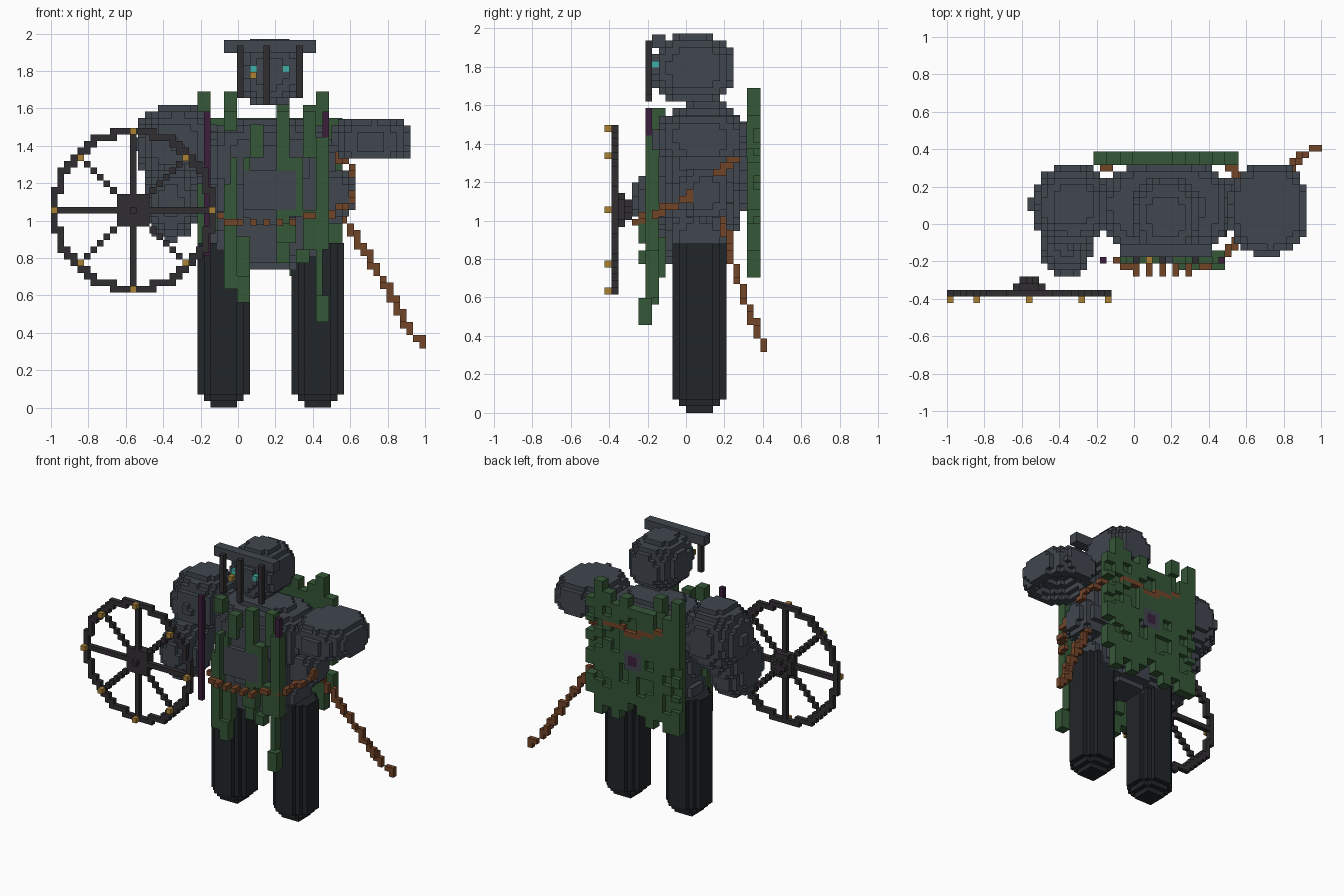
import bpy, math, random

if "Cube" in bpy.data.objects:
    bpy.data.objects.remove(bpy.data.objects["Cube"])

random.seed(4)
V = 0.0352                      # voxel edge
OX, OY = -0.2166, -0.4225       # lattice origin of the body
MATS = {}
COL = dict(steel=(.052, .063, .078), dark=(.015, .019, .022), iron=(.03, .027, .03), gold=(.4, .22, .035),
           green=(.036, .095, .038), rope=(.17, .058, .022), purple=(.045, .014, .045), cyan=(.05, .43, .38))


def make(name, cells, col, ox=OX, oz=0):
    """Turn a set of cells into a mesh of its exposed cube faces."""
    verts, faces, index = [], [], {}
    for c in cells:
        for ax in range(3):
            for s in (0, 1):
                n = list(c)
                n[ax] += 2 * s - 1
                if tuple(n) in cells:
                    continue
                u, w = (ax + 1) % 3, (ax + 2) % 3
                quad = []
                for a, b in ((0, 0), (1, 0), (1, 1), (0, 1)):
                    p = list(c)
                    p[ax] += s
                    p[u] += a
                    p[w] += b
                    p = tuple(p)
                    if p not in index:
                        index[p] = len(verts)
                        verts.append((ox + p[0] * V, OY + p[1] * V, oz + p[2] * V))
                    quad.append(index[p])
                faces.append(quad if s else quad[::-1])
    me = bpy.data.meshes.new(name)
    me.from_pydata(verts, [], faces)
    ob = bpy.data.objects.new(name, me)
    bpy.context.collection.objects.link(ob)
    if col not in MATS:
        MATS[col] = bpy.data.materials.new(col)
        MATS[col].diffuse_color = (*COL[col], 1)
    me.materials.append(MATS[col])


def box(x0, x1, y0, y1, z0, z1, ox=OX):
    r = [range(round((a - o) / V), max(round((b - o) / V), round((a - o) / V) + 1))
         for a, b, o in ((x0, x1, ox), (y0, y1, OY), (z0, z1, 0))]
    return {(i, j, k) for i in r[0] for j in r[1] for k in r[2]}


def blob(c, r, p=2.0):
    """Cells inside a (super)ellipsoid."""
    b = box(c[0] - r[0] - V, c[0] + r[0] + V, c[1] - r[1] - V, c[1] + r[1] + V,
            max(0, c[2] - r[2] - V), c[2] + r[2] + V)
    o = (OX, OY, 0)
    return {q for q in b if sum(abs((o[t] + (q[t] + .5) * V - c[t]) / r[t]) ** p for t in range(3)) <= 1}


def path(pts, ox=OX):
    """Chain of cells along a polyline."""
    out = set()
    for a, b in zip(pts, pts[1:]):
        n = max(2, int(math.dist(a, b) / V * 2))
        for t in range(n + 1):
            p = [a[i] + (b[i] - a[i]) * t / n for i in range(3)]
            out.add((math.floor((p[0] - ox) / V), math.floor((p[1] - OY) / V), math.floor(p[2] / V)))
    return out


# head with visor brim, face bars and eyes
make("head", blob((.175, .04, 1.79), (.185, .215, .184), 2.3), "steel")
make("visor_brim", box(-.07, .42, -.18, -.11, 1.90, 1.97), "steel", OX, -.005)
bars = set()
for x, z in ((0, 1.65), (.145, 1.62), (.32, 1.65)):
    bars |= box(x, x + V, -.21, -.176, z, 1.93)
make("visor_bars", bars, "iron")
make("eyes", box(.07, .105, -.18, -.145, 1.755, 1.83) | box(.25, .285, -.18, -.145, 1.755, 1.83), "cyan")
make("eye_spark", box(.07, .105, -.21, -.18, 1.765, 1.79), "gold")

# torso, belly plate and hips
make("torso", blob((.175, .09, 1.32), (.345, .235, .225), 3.0) | blob((.175, .08, 1.12), (.31, .22, .27), 2.6)
     | blob((.175, -.03, 1.32), (.2, .15, .17)), "steel", OX, -.006)
make("belly_plate", box(.035, .31, -.2, -.1, 1.06, 1.27), "steel")
make("hips", blob((.175, .07, .9), (.31, .19, .15), 3), "steel")

# arms; the right shoulder is a clipped dome hollowed from below
make("left_shoulder", blob((-.33, .1, 1.4), (.225, .225, .235), 2), "steel")
make("left_forearm", blob((-.36, -.08, 1.1), (.145, .2, .21), 2.1) | blob((-.36, .02, 1.2), (.15, .16, .14)), "steel")
clip = box(.4, 1, -.3, .4, 1.335, 1.54)
dome = blob((.705, .08, 1.43), (.215, .25, .155), 2.3) & clip
make("right_shoulder", dome - blob((.705, .08, 1.33), (.145, .18, .11), 2), "steel", OX + .012, -.006)
make("right_elbow", blob((.51, .1, 1.14), (.115, .14, .14), 2.3), "steel")

# legs: rounded columns with stepped feet
for side, x0, shift in (("left", -.2166, 0), ("right", .285, .01)):
    i0 = round((x0 - OX) / V)
    j0 = round((-.07 - OY) / V)
    cells = set()
    for k in range(25):
        m = {0: 2, 1: 1}.get(k, 0)
        lim = {0: 3, 1: 4}.get(k, 5)
        for i in range(m, 8 - m):
            for j in range(m, 8 - m):
                if abs(i - 3.5) + abs(j - 3.5) <= lim:
                    cells.add((i0 + i, j0 + j, k))
    make(side + "_leg", cells, "dark", OX + shift)

# wheel: rim, eight spokes, hub and studs, half a cell below the body lattice
WX, WZ, WY, R, DZ = -1 + 12.5 * V, 30.5 * V, -.37, 12 * V, -.018
rim = path([(WX + R * math.cos(t * math.tau / 128), WY, WZ + R * math.sin(t * math.tau / 128)) for t in range(129)], -1)
make("wheel_rim", rim, "iron", -1, DZ)
spokes, studs = set(), set()
for n in range(8):
    c, s = math.cos(n * math.tau / 8), math.sin(n * math.tau / 8)
    spokes |= path([(WX, WY, WZ), (WX + c * (R - V), WY, WZ + s * (R - V))], -1)
    studs |= path([(WX + c * R, WY - V, WZ + s * R)] * 2, -1)
make("wheel_spokes", spokes, "iron", -1, DZ)
make("wheel_studs", studs, "gold", -1, DZ)
hub = set()
for y, r in ((WY, 3), (WY + V, 3), (WY + 2 * V, 1), (WY - V, .5)):
    for i in range(-2, 3):
        for k in range(-2, 3):
            if abs(i) + abs(k) <= r:
                hub |= path([(WX + i * V, y, WZ + k * V)] * 2, -1)
make("wheel_hub", hub, "iron", -1, DZ)

# ragged cape with a relief of missing patches, a rope threaded through and a centre emblem
tops = (1.68, 1.54, 1.68, 1.54, 1.54, 1.54, 1.61, 1.54, 1.61, 1.68, 1.54)
lows = (.70, .70, .77, .70, .77, .84, .77, .70, .77, .70, .84)
cape = set()
for n, (t, b) in enumerate(zip(tops, lows)):
    x = OX + n * 2 * V
    cape |= box(x, x + 2 * V, .317, .388, b, t)
    for _ in range(3):
        z = random.uniform(b + .1, t - .1)
        cape -= box(x, x + 2 * V, .352, .388, z, z + 2 * V)
for z in (.98, 1.3):
    cape -= box(OX + 20 * V, OX + 22 * V, .317, .388, z, z + 2 * V)
emblem = box(.105, .245, .352, .388, 1.09, 1.23)
stone = box(.14, .21, .352, .388, 1.125, 1.195)
cord = path([(.4, .37, 1.4), (.17, .37, 1.36), (-.05, .37, 1.42)])
make("cape", cape - emblem - cord, "green")
make("cape_emblem", emblem - stone, "steel")
make("emblem_stone", stone, "purple")
make("cape_cord", cord, "rope")

# torn front cloth strips: x0, x1, front y, z0, z1
strips = set()
for x0, x1, y, z0, z1 in ((.21, .28, -.21, 1.27, 1.58), (.28, .35, -.21, 1.03, 1.32), (.21, .28, -.21, .77, 1.05),
                          (.43, .5, -.21, .84, 1.45), (.43, .5, -.25, .47, .6),
                          (.43, .465, -.21, .6, .84), (.36, .43, -.21, .84, 1.05), (.36, .43, -.18, 1.35, 1.6),
                          (.0, .07, -.21, .55, .7), (-.005, .065, -.18, .7, .9), (-.075, -.005, -.21, .65, 1.2),
                          (.065, .135, -.21, 1.34, 1.5), (.035, .07, -.21, 1.27, 1.35), (.3, .37, -.25, .77, .85),
                          (.21, .31, -.25, .88, .97), (-.075, .0, -.18, 1.47, 1.6), (-.04, .0, -.21, 1.2, 1.35)):
    strips |= box(x0, x1, y, y + 2 * V, z0, z1)
make("front_cloth", strips, "green")
make("purple_ribbons", box(-.18, -.145, -.21, -.176, .82, 1.57) | box(.465, .5, -.225, -.2, 1.25, 1.57), "purple")

# rope: belt beads, wrap around the right side and trailing end
beads = path([(-.08, -.2, 1.03), (-.02, -.235, 1.0)]) | path([(.36, -.235, 1.03), (.5, -.17, 1.05)])
for n in range(5):
    beads |= box(n * 2 * V, V + n * 2 * V, -.28, -.21, .97, 1.0)
make("rope_belt", beads, "rope", OX, -.012)
make("rope_wrap", path([(.5, -.15, 1.05), (.58, -.08, 1.07), (.62, .04, 1.14), (.62, .14, 1.23), (.59, .24, 1.31),
                        (.5, .31, 1.37)]) | path([(-.12, .31, 1.42), (-.15, .31, 1.44)]), "rope")
tail = [(.56, .19, 1.02), (.7, .24, .8), (.83, .31, .58), (.92, .38, .4), (.985, .41, .345)]
make("rope_tail", path(tail, -1), "rope", -1)

for m in bpy.data.materials:
    if m.users and not m.is_grease_pencil:
        m.use_nodes = True
        m.node_tree.nodes["Principled BSDF"].inputs["Base Color"].default_value = m.diffuse_color
